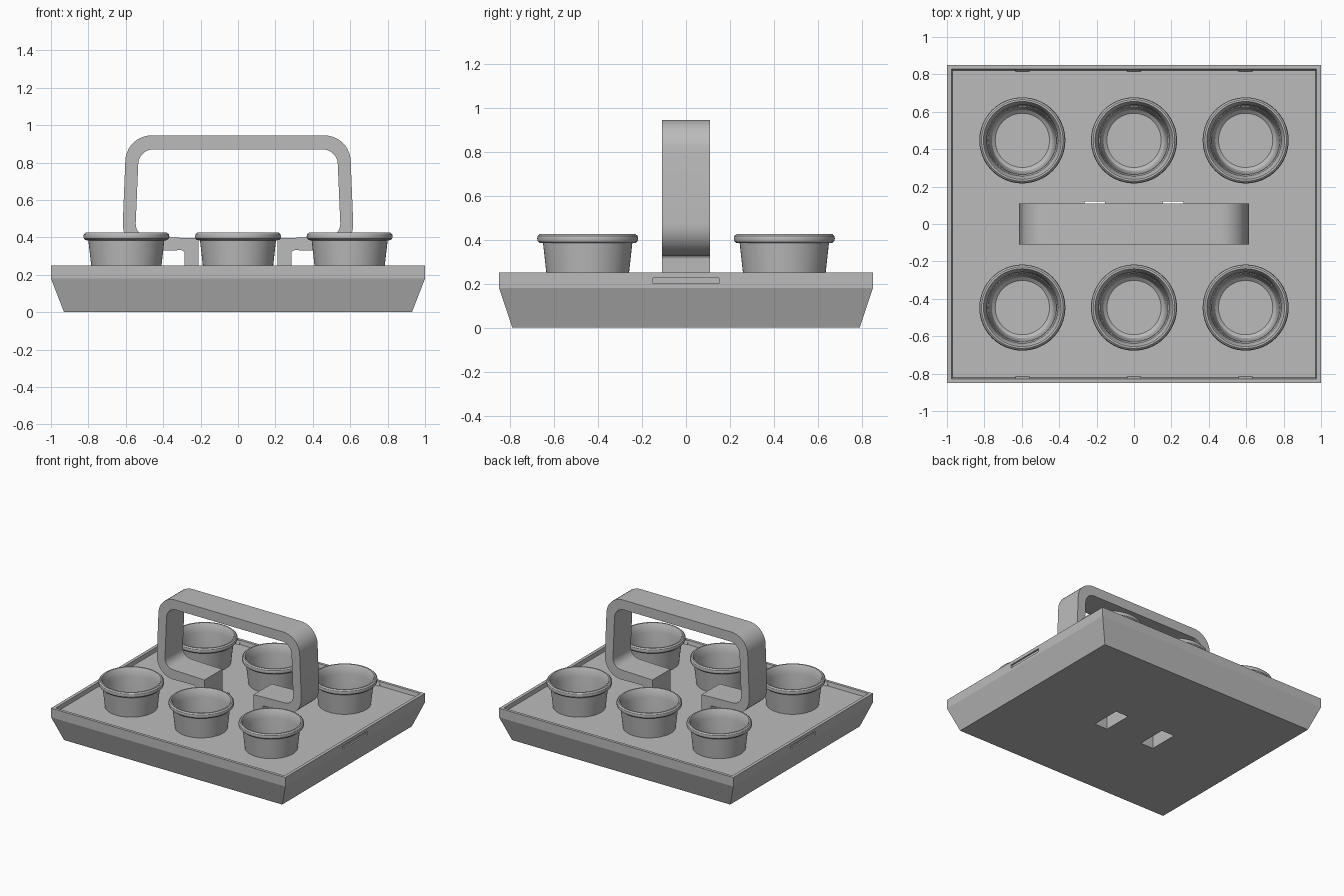
import bpy, bmesh, math
from mathutils import Vector

cube = bpy.data.objects.get("Cube")
if cube:
    bpy.data.objects.remove(cube, do_unlink=True)

grey = bpy.data.materials.new("plain_grey")
grey.use_nodes = True
COLOUR = (0.5, 0.5, 0.5, 1)
grey.diffuse_color = COLOUR
grey.node_tree.nodes["Principled BSDF"].inputs["Base Color"].default_value = COLOUR


def finish(name, bm, smooth=False):
    """Turn a bmesh into a named, coloured object."""
    bmesh.ops.recalc_face_normals(bm, faces=bm.faces)
    mesh = bpy.data.meshes.new(name)
    bm.to_mesh(mesh)
    bm.free()
    mesh.materials.append(grey)
    obj = bpy.data.objects.new(name, mesh)
    bpy.context.collection.objects.link(obj)
    if smooth:
        bpy.ops.object.select_all(action='DESELECT')
        obj.select_set(True)
        bpy.context.view_layer.objects.active = obj
        bpy.ops.object.shade_smooth_by_angle(angle=math.radians(30))
    return obj


def stack(name, rings, cx=0, cy=0):
    """Stacked rectangles (half width, half depth, z), capped at both ends."""
    bm = bmesh.new()
    loops = [[bm.verts.new((cx + sx * hx, cy + sy * hy, z))
              for sx, sy in ((-1, -1), (1, -1), (1, 1), (-1, 1))]
             for hx, hy, z in rings]
    for a, b in zip(loops, loops[1:]):
        for i in range(4):
            j = (i + 1) % 4
            bm.faces.new((a[i], a[j], b[j], b[i]))
    bm.faces.new(loops[0])
    bm.faces.new(loops[-1])
    return finish(name, bm)


def revolve(name, profile, cx, cy, smooth=True):
    """Spin an (r, z) profile about a vertical axis."""
    bm = bmesh.new()
    verts = [bm.verts.new((r, 0, z)) for r, z in profile]
    edges = [bm.edges.new(pair) for pair in zip(verts, verts[1:])]
    bmesh.ops.spin(bm, geom=verts + edges, cent=(0, 0, 0), axis=(0, 0, 1),
                   angle=math.tau, steps=64)
    bmesh.ops.remove_doubles(bm, verts=bm.verts, dist=1e-4)
    bmesh.ops.translate(bm, verts=bm.verts, vec=(cx, cy, 0))
    return finish(name, bm, smooth)


def rounded(corners, steps=10):
    """Round the corners (x, z, radius) of a closed outline."""
    out = []
    for i, (x, z, r) in enumerate(corners):
        p = Vector((x, z))
        if r == 0:
            out.append(p)
            continue
        a = (Vector(corners[i - 1][:2]) - p).normalized()
        b = (Vector(corners[(i + 1) % len(corners)][:2]) - p).normalized()
        half = a.angle(b) / 2
        centre = p + (a + b).normalized() * r / math.sin(half)
        start = p + a * r / math.tan(half) - centre
        end = p + b * r / math.tan(half) - centre
        sweep = math.pi - 2 * half
        for k in range(steps + 1):
            t = k / steps
            out.append(centre + (start * math.sin((1 - t) * sweep)
                                 + end * math.sin(t * sweep)) / math.sin(sweep))
    return out


def cut(target, cutter):
    """Subtract a cutter and remove it."""
    cutter.hide_render = True
    mod = target.modifiers.new("cut", 'BOOLEAN')
    mod.operation = 'DIFFERENCE'
    mod.solver = 'EXACT'
    mod.object = cutter
    bpy.ops.object.select_all(action='DESELECT')
    bpy.context.view_layer.objects.active = target
    target.select_set(True)
    bpy.ops.object.modifier_apply(modifier=mod.name)
    bpy.data.objects.remove(cutter, do_unlink=True)


# Tray with sloped sides, upright rim and recessed floor
tray = stack("tray", [(0.93, 0.79, 0), (1, 0.85, 0.18), (1, 0.85, 0.25),
                      (0.975, 0.828, 0.25), (0.97, 0.822, 0.22)])

COLUMNS = (-0.597, 0, 0.597)
ROW = 0.447

# Cup pockets, handle slots and side grooves
for x in COLUMNS:
    for y in (-ROW, ROW):
        cut(tray, revolve("pocket_cutter", [(0, 0.03), (0.18, 0.03), (0.18, 0.3), (0, 0.3)],
                          x, y, False))
for side in (-1, 1):
    cut(tray, stack("slot_cutter", [(0.055, 0.115, -0.1), (0.055, 0.115, 0.3)],
                    side * 0.21, 0.005))
    cut(tray, stack("groove_cutter", [(0.012, 0.15, 0.2), (0.012, 0.15, 0.225)], side))

# Cups with rolled rims, and small snap tabs along the rim
CUP = [(0, 0.04), (0.155, 0.04), (0.166, 0.052), (0.203, 0.384),
       (0.218, 0.385), (0.227, 0.393), (0.23, 0.405), (0.227, 0.417), (0.218, 0.425),
       (0.208, 0.425), (0.203, 0.418), (0.19, 0.36), (0.183, 0.2),
       (0.172, 0.1), (0.163, 0.075), (0.145, 0.06), (0, 0.06)]
for i, x in enumerate(COLUMNS):
    for row, side in (("front", -1), ("back", 1)):
        revolve(f"{row}_cup_{i + 1}", CUP, x, side * ROW)
        stack(f"{row}_tab_{i + 1}", [(0.037, 0.014, 0.215), (0.037, 0.002, 0.246)],
              x, side * 0.827)

# Handle: open loop whose two feet drop into the slots
outer = [(0.597, 0.945, 0.14), (0.622, 0.325, 0.14), (0.285, 0.332, 0.02),
         (0.285, 0.22, 0), (0.264, 0.22, 0), (0.264, 0.15, 0), (0.21, 0.15, 0),
         (0.21, 0.395, 0), (0.55, 0.405, 0.07), (0.53, 0.87, 0.08)]
outline = rounded(outer + [(-x, z, r) for x, z, r in reversed(outer)])
bm = bmesh.new()
front = bm.faces.new([bm.verts.new((p.x, -0.109, p.y)) for p in outline])
back = bmesh.ops.extrude_face_region(bm, geom=[front], use_keep_orig=True)
bmesh.ops.translate(bm, vec=(0, 0.218, 0),
                    verts=[g for g in back["geom"] if isinstance(g, bmesh.types.BMVert)])
finish("handle", bm, True)
